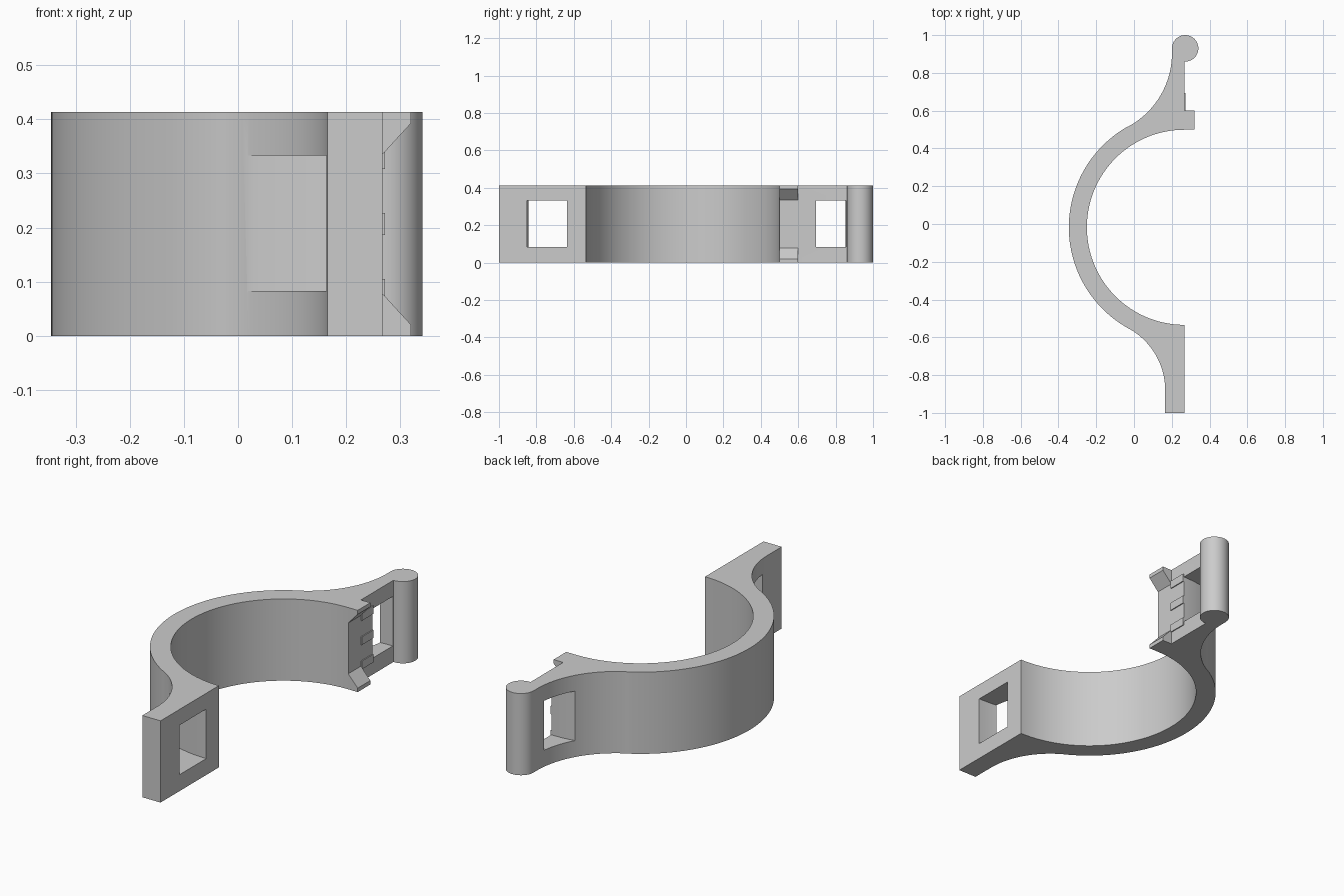
import bpy, bmesh
from math import cos, sin, radians

if "Cube" in bpy.data.objects:
    bpy.data.objects.remove(bpy.data.objects["Cube"], do_unlink=True)

GREY = (0.6, 0.6, 0.6, 1)
grey = bpy.data.materials.new("plain grey")
grey.use_nodes = True
grey.diffuse_color = GREY
grey.node_tree.nodes["Principled BSDF"].inputs["Base Color"].default_value = GREY

HEIGHT = 0.413
FACE = 0.267                # flat mating face
CENTRE = (FACE, -0.0175)    # ring centre
INNER, OUTER = 0.5165, 0.612


def arc(centre, radius, start, end, steps):
    angles = [radians(start + (end - start) * i / steps) for i in range(steps + 1)]
    return [(centre[0] + radius * cos(a), centre[1] + radius * sin(a)) for a in angles]


def prism(name, outline, low, high, axis="z"):
    """Extrude a closed outline along z (outline in xy) or y (outline in xz)."""
    place = (lambda a, b, d: (a, b, d)) if axis == "z" else (lambda a, b, d: (a, d, b))
    bm = bmesh.new()
    rings = [[bm.verts.new(place(a, b, d)) for a, b in outline] for d in (low, high)]
    for ring in rings:
        bm.faces.new(ring)
    count = len(outline)
    for i in range(count):
        j = (i + 1) % count
        bm.faces.new((rings[0][i], rings[0][j], rings[1][j], rings[1][i]))
    bmesh.ops.recalc_face_normals(bm, faces=bm.faces)
    mesh = bpy.data.meshes.new(name)
    bm.to_mesh(mesh)
    bm.free()
    mesh.materials.append(grey)
    obj = bpy.data.objects.new(name, mesh)
    bpy.context.collection.objects.link(obj)
    return obj


# Half-ring body with flared arms, hinge pin at the back and flat tab in front
outline = (
    arc((0.271, 0.93), 0.07, -93, 180, 40)
    + arc((-0.24, 0.904), 0.441, 0, -61.2, 28)
    + arc(CENTRE, OUTER, 119.5, 240.5, 64)
    + arc((-0.208, -0.88), 0.373, 61.2, 0, 28)
    + [(0.165, -1), (FACE, -1)]
    + arc(CENTRE, INNER, 270, 90, 80)
    + [(FACE, 0.85)]
)
body = prism("clamp_body", outline, 0, HEIGHT)


# Strap windows through both arms, curved around the ring centre
def cut_window(name, inner, outer, start, end):
    sector = arc(CENTRE, inner, start, end, 24) + arc(CENTRE, outer, end, start, 24)
    cutter = prism(name, sector, 0.083, 0.333)
    cutter.hide_render = True
    mod = body.modifiers.new(name, "BOOLEAN")
    mod.operation = "DIFFERENCE"
    mod.solver = "EXACT"
    mod.object = cutter
    bpy.context.view_layer.objects.active = body
    bpy.ops.object.modifier_apply(modifier=mod.name)
    bpy.data.objects.remove(cutter, do_unlink=True)


cut_window("front_window", 0.618, 0.8325, 235, 285)
cut_window("back_window", 0.712, 0.8725, 75, 125)

bpy.ops.object.select_all(action="DESELECT")
body.select_set(True)
bpy.context.view_layer.objects.active = body
bpy.ops.object.shade_smooth_by_angle(angle=radians(30))

# Wedge prongs at the top and bottom of the mating face
wedge = [(FACE, 0.335), (0.32, 0.393), (0.32, HEIGHT), (FACE, HEIGHT)]
prism("upper_prong", wedge, 0.499, 0.6, "y")
prism("lower_prong", [(x, HEIGHT - z) for x, z in wedge], 0.499, 0.6, "y")

# Three thin raised ribs between the prongs and the window
rib = [(0.26, 0.6), (0.272, 0.6), (0.272, 0.694), (0.26, 0.694)]
for name, z in (("lower_rib", 0.084), ("middle_rib", 0.2065), ("upper_rib", 0.329)):
    prism(name, rib, z - 0.0205, z + 0.0205)
